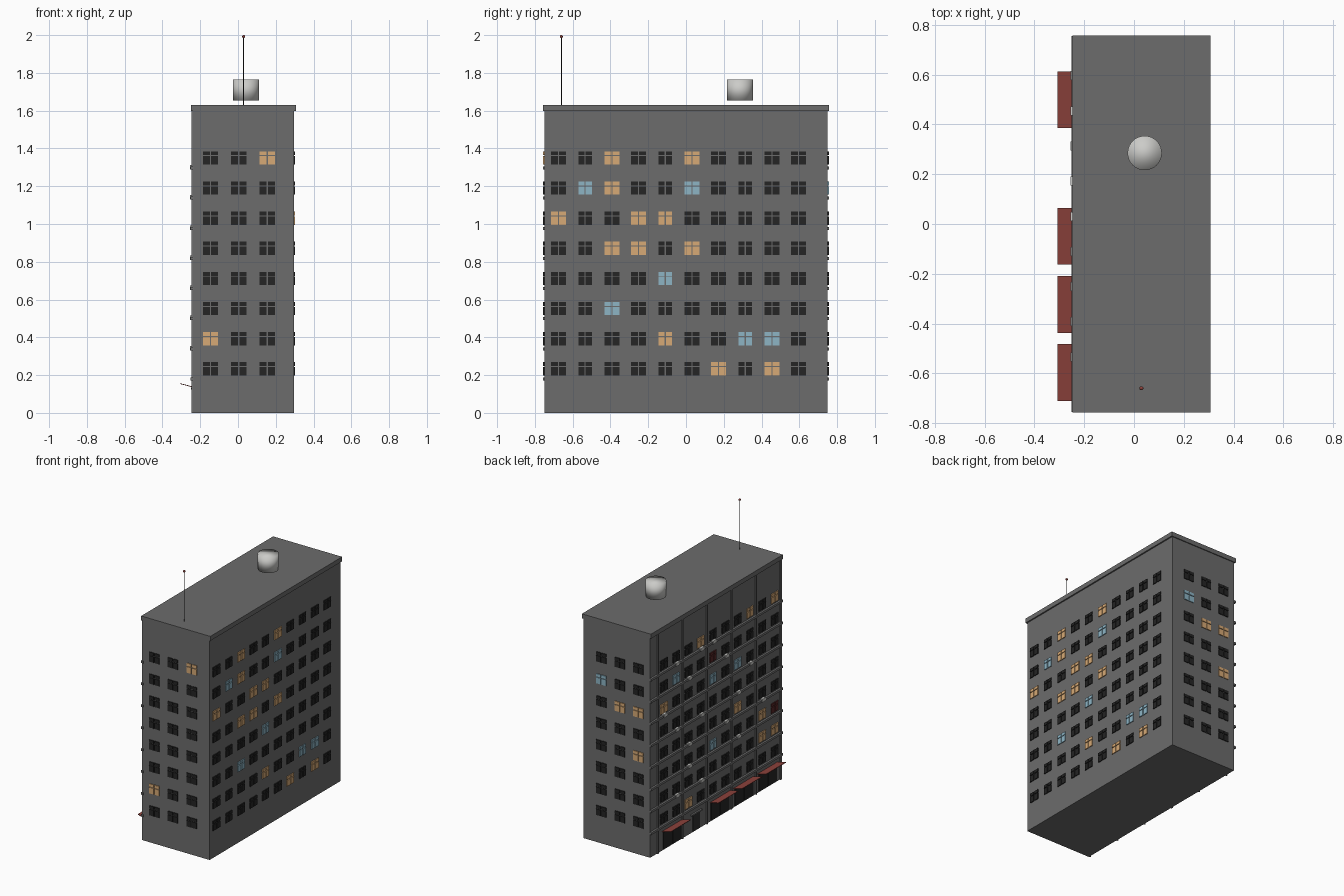
import bpy
import bmesh
from mathutils import Vector

cube = bpy.data.objects.get("Cube")
if cube:
    bpy.data.objects.remove(cube, do_unlink=True)


def material(name, r, g, b):
    m = bpy.data.materials.new(name)
    m.use_nodes = True
    m.diffuse_color = (r, g, b, 1)
    m.node_tree.nodes["Principled BSDF"].inputs["Base Color"].default_value = (r, g, b, 1)
    return m


WALL = material("concrete_grey", 0.15, 0.15, 0.15)
TRIM = material("trim_grey", 0.17, 0.17, 0.17)
DARK = material("dark_glass", 0.018, 0.018, 0.018)
WARM = material("warm_light", 0.68, 0.4, 0.18)
BLUE = material("blue_light", 0.27, 0.46, 0.56)
CURTAIN = material("red_curtain", 0.1, 0.02, 0.02)
AWNING = material("awning_red", 0.27, 0.055, 0.045)
PALE = material("pale_metal", 0.6, 0.6, 0.58)
METAL = material("dark_metal", 0.03, 0.03, 0.03)

# Overall building limits
X0, X1, Y0, Y1, ROOF = -0.237, 0.297, -0.75, 0.75, 1.6
MID = (X0 + X1) / 2


def add_box(bm, lo, hi, index=0):
    lo, hi = Vector(lo), Vector(hi)
    made = bmesh.ops.create_cube(bm, size=1)["verts"]
    for v in made:
        v.co = (lo + hi) / 2 + v.co * (hi - lo)
    for f in {f for v in made for f in v.link_faces}:
        f.material_index = index


def finish(bm, name, mats):
    mesh = bpy.data.meshes.new(name)
    bm.to_mesh(mesh)
    bm.free()
    for m in mats:
        mesh.materials.append(m)
    obj = bpy.data.objects.new(name, mesh)
    bpy.context.collection.objects.link(obj)
    return obj


def boxes(name, mat, spans):
    bm = bmesh.new()
    for lo, hi in spans:
        add_box(bm, lo, hi)
    return finish(bm, name, [mat])


# Main block and roof slab
boxes("building_body", WALL, [((X0, Y0, 0), (X1, Y1, ROOF))])
boxes("roof_slab", WALL, [((X0 - 0.011, -0.757, 1.597), (X1 + 0.01, 0.757, 1.63))])

# Window grid
ROWS = [1.35 - 0.1595 * i for i in range(8)]
LONG = [-0.675 + 0.1412 * i for i in range(10)]
SHORT = [-0.145, 0.004, 0.155]
DEPTH = 0.006


def windows(name, axis, wall, out, columns, lit):
    """Four panes per window on one wall; lit maps (row, column) to a material slot."""
    bm = bmesh.new()
    for r, z in enumerate(ROWS):
        for c, u in enumerate(columns):
            half = 0.036 if len(columns) > 3 and c % 3 == 1 else 0.04
            for u0, u1 in ((-half, -0.003), (0.003, half)):
                for z0, z1 in ((-0.035, 0.009), (0.014, 0.035)):
                    a, b = sorted((wall - out * 0.002, wall + out * DEPTH))
                    lo, hi = (a, u + u0, z + z0), (b, u + u1, z + z1)
                    if axis == "y":
                        lo, hi = (lo[1], lo[0], lo[2]), (hi[1], hi[0], hi[2])
                    add_box(bm, lo, hi, lit.get((r, c), 0))
    return finish(bm, name, [DARK, WARM, BLUE, CURTAIN])


def lights(warm="", blue="", red=""):
    """Each word is a row digit followed by a column digit."""
    return {(int(w[0]), int(w[1])): slot
            for slot, text in ((1, warm), (2, blue), (3, red)) for w in text.split()}


windows("left_windows", "x", X1, 1, LONG,
        lights("02 05 12 20 23 24 32 33 35 64 76 78", "11 15 44 52 67 68"))
windows("right_windows", "x", X0, -1, LONG[::-1],
        lights("03 07 09 20 46 58 68 69 72", "11 24 26 54", "14 59"))
windows("front_windows", "y", Y0, -1, SHORT, lights("02 60"))
windows("back_windows", "y", Y1, 1, SHORT, lights("21 20 40", "12"))

# Floor ledges and pilasters on the street side
boxes("floor_ledges", TRIM,
      [((X0 - 0.014, -0.756, z - 0.062), (X0 + 0.002, 0.756, z - 0.046)) for z in ROWS])
boxes("pilasters", TRIM,
      [((X0 - 0.009, y - 0.006, 0), (X0 + 0.002, y + 0.006, ROOF))
       for y in [-0.742 + 0.2818 * i for i in range(6)]])

# Air conditioners below some windows
UNITS = "01 03 04 12 15 20 27 31 33 36 42 45 48 52 56 61 63"
bm = bmesh.new()
for word in UNITS.split():
    z, y = ROWS[int(word[0])] - 0.05, LONG[::-1][int(word[1])]
    add_box(bm, (X0 - 0.018, y - 0.018, z - 0.012), (X0, y + 0.018, z + 0.012))
finish(bm, "air_conditioners", [PALE])

# Shop fronts with awnings, and one entrance bay
BAYS = [-0.597 + 0.274 * i for i in range(5)]
SHOPS = [y for i, y in enumerate(BAYS) if i != 3]
boxes("shop_glass", DARK, [((X0 - 0.005, y + s - 0.05, 0.008), (X0, y + s + 0.05, 0.135))
                           for y in SHOPS for s in (-0.054, 0.054)])
boxes("entrance_door", METAL, [((X0 - 0.005, BAYS[3] - 0.04, 0.005), (X0, BAYS[3] + 0.04, 0.12))])
boxes("entrance_canopy", TRIM, [((X0 - 0.012, BAYS[3] - 0.06, 0.125), (X0, BAYS[3] + 0.06, 0.135))])

bm = bmesh.new()
for y in SHOPS:
    add_box(bm, (-0.308, y - 0.114, 0.135), (X0, y + 0.114, 0.139))
for v in bm.verts:
    if v.co.x < -0.3:
        v.co.z += 0.018
finish(bm, "awnings", [AWNING])


def cylinder(name, mat, radius, x, y, z0, z1, sides):
    bpy.ops.mesh.primitive_cylinder_add(vertices=sides, radius=radius, depth=z1 - z0,
                                        location=(x, y, (z0 + z1) / 2))
    obj = bpy.context.object
    obj.name = name
    obj.data.materials.append(mat)
    return obj


# Roof tank and antenna
cylinder("water_tank", PALE, 0.069, 0.043, 0.285, 1.653, 1.765, 32)
bpy.ops.object.shade_smooth()
cylinder("antenna_mast", METAL, 0.003, MID, -0.66, 1.625, 1.99, 8)
bpy.ops.mesh.primitive_uv_sphere_add(segments=12, ring_count=8, radius=0.008,
                                     location=(MID, -0.66, 1.992))
bpy.context.object.name = "antenna_beacon"
bpy.context.object.data.materials.append(AWNING)
bpy.ops.object.shade_smooth()
